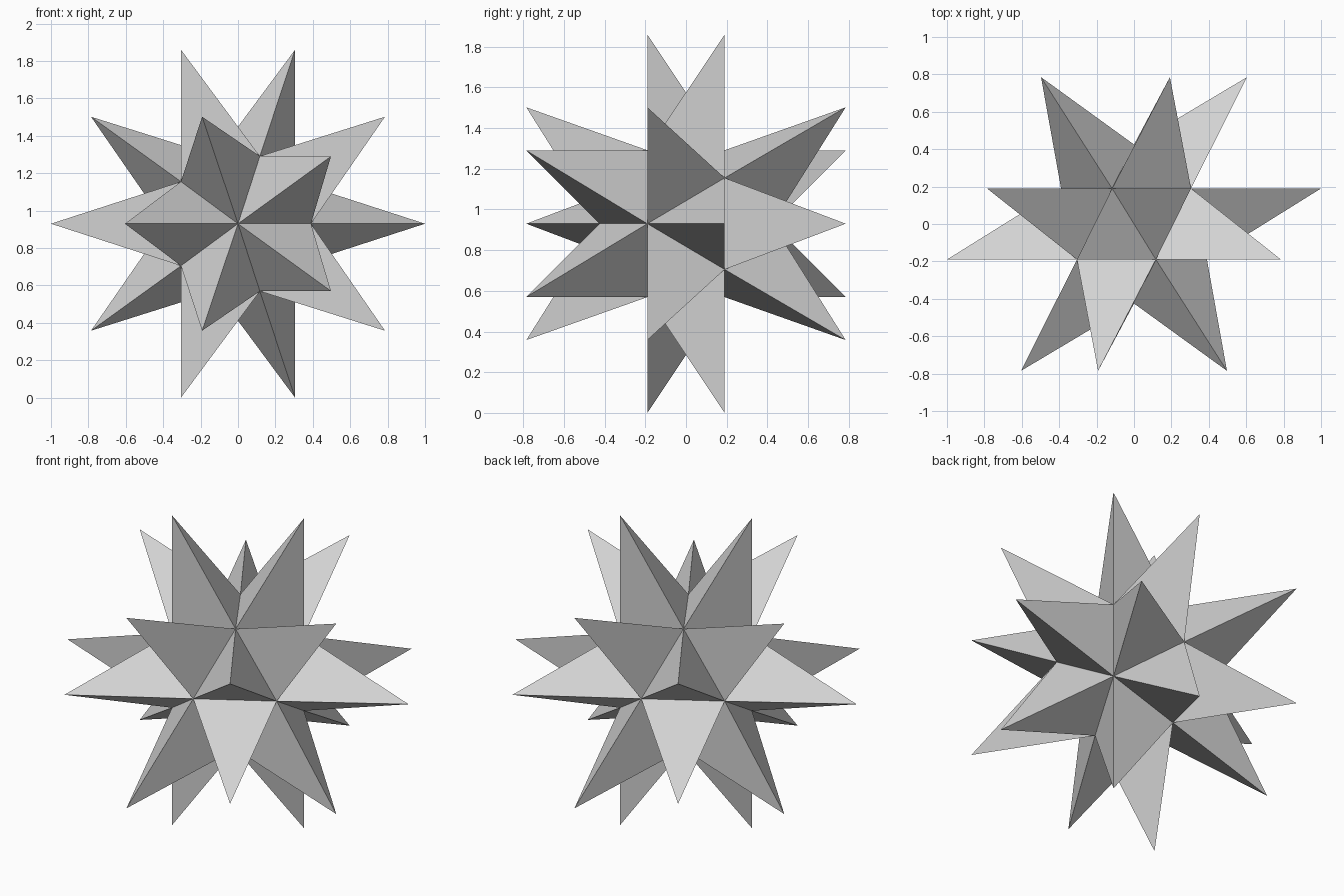
import bpy
import bmesh
from mathutils import Vector

cube = bpy.data.objects.get("Cube")
if cube:
    bpy.data.objects.remove(cube, do_unlink=True)

CENTRE = Vector((0, 0, 0.93))


def symmetric(points):
    """Mirror points in z, then reflect every one through the centre."""
    full = set()
    for x, y, z in points:
        for side in (1, -1):
            full.add((x, y, side * z))
            full.add((-x, -y, -side * z))
    return [Vector(p) for p in sorted(full)]


# Twelve core corners and twenty spike tips
corners = symmetric([(0, -0.425, 0), (0.39, -0.19, 0),
                     (0.117, -0.19, 0.361), (-0.305, -0.19, 0.225)])
tips = symmetric([(-0.604, -0.785, 0), (-0.192, -0.785, 0.572),
                  (0.497, -0.785, 0.36), (-1, -0.19, 0),
                  (-0.305, -0.19, 0.93), (0.786, -0.19, 0.572)])

# Core with twenty triangular faces
bm = bmesh.new()
for corner in corners:
    bm.verts.new(corner)
bmesh.ops.convex_hull(bm, input=bm.verts[:])

# Raise each core face into a three-sided spike
core_faces = bm.faces[:]
poked = bmesh.ops.poke(bm, faces=core_faces)
for apex in poked["verts"]:
    direction = apex.co.normalized()
    apex.co = max(tips, key=lambda t: t.normalized().dot(direction))
bmesh.ops.recalc_face_normals(bm, faces=bm.faces[:])
bmesh.ops.translate(bm, verts=bm.verts[:], vec=CENTRE)

mesh = bpy.data.meshes.new("spiked_star")
bm.to_mesh(mesh)
bm.free()
star = bpy.data.objects.new("spiked_star", mesh)
bpy.context.collection.objects.link(star)

# Plain grey
grey = bpy.data.materials.new("light_grey")
grey.use_nodes = True
colour = (0.65, 0.65, 0.65, 1)
grey.diffuse_color = colour
grey.node_tree.nodes["Principled BSDF"].inputs["Base Color"].default_value = colour
mesh.materials.append(grey)
